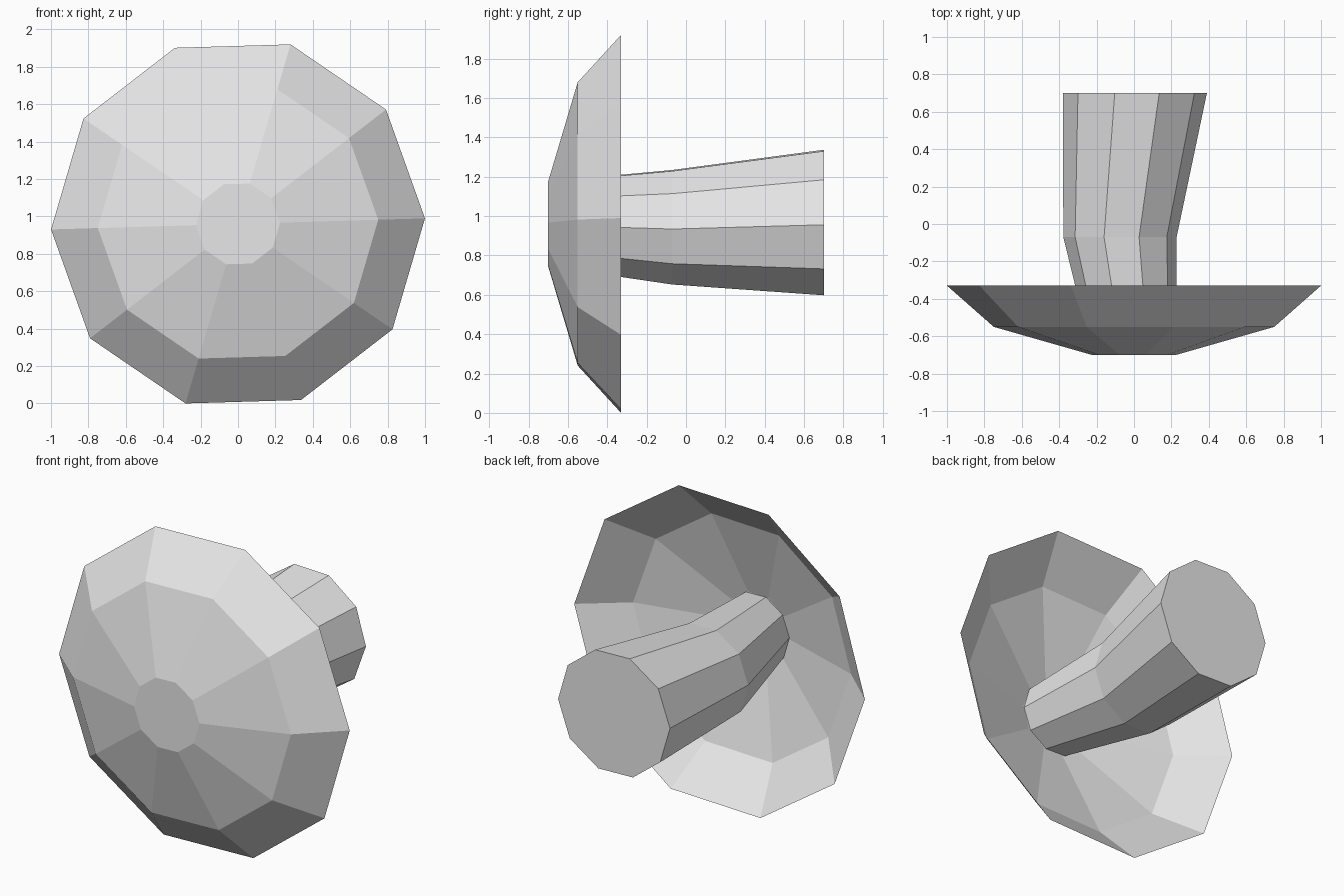
import bpy, bmesh
from math import cos, sin, radians, tau

if "Cube" in bpy.data.objects:
    bpy.data.objects.remove(bpy.data.objects["Cube"], do_unlink=True)

SIDES = 10

grey = bpy.data.materials.new("light_grey")
grey.use_nodes = True
GREY = (0.8, 0.8, 0.8, 1)
grey.diffuse_color = GREY
grey.node_tree.nodes["Principled BSDF"].inputs["Base Color"].default_value = GREY


def loft(name, rings, turn, close_first=False, close_last=False):
    """Skin ten-sided rings given as (y, centre x, centre z, radius)."""
    bm = bmesh.new()
    loops = []
    for y, cx, cz, r in rings:
        angles = [radians(turn) + tau * i / SIDES for i in range(SIDES)]
        loops.append([bm.verts.new((cx + r * cos(a), y, cz + r * sin(a))) for a in angles])
    for a, b in zip(loops, loops[1:]):
        for i in range(SIDES):
            j = (i + 1) % SIDES
            bm.faces.new((a[i], a[j], b[j], b[i]))
    if close_first:
        bm.faces.new(loops[0][::-1])
    if close_last:
        bm.faces.new(loops[-1])
    # Faces run around the -y to +y axis, so orient them outwards
    if close_first or close_last:
        bmesh.ops.recalc_face_normals(bm, faces=bm.faces)
    mesh = bpy.data.meshes.new(name)
    bm.to_mesh(mesh)
    bm.free()
    mesh.materials.append(grey)
    obj = bpy.data.objects.new(name, mesh)
    bpy.context.collection.objects.link(obj)
    return obj


# Wide, hollow faceted cap with a flat crown facing the front
loft("cap", [
    (-0.70, 0, 0.96, 0.225),
    (-0.55, 0, 0.96, 0.75),
    (-0.33, 0, 0.96, 1.0),
], turn=1.7, close_first=True)

# Bent stem that widens towards its closed foot
loft("stem", [
    (-0.695, 0, 0.96, 0.225),
    (-0.07, -0.075, 0.943, 0.303),
    (0.70, 0.005, 0.967, 0.385),
], turn=-1.7, close_last=True)
